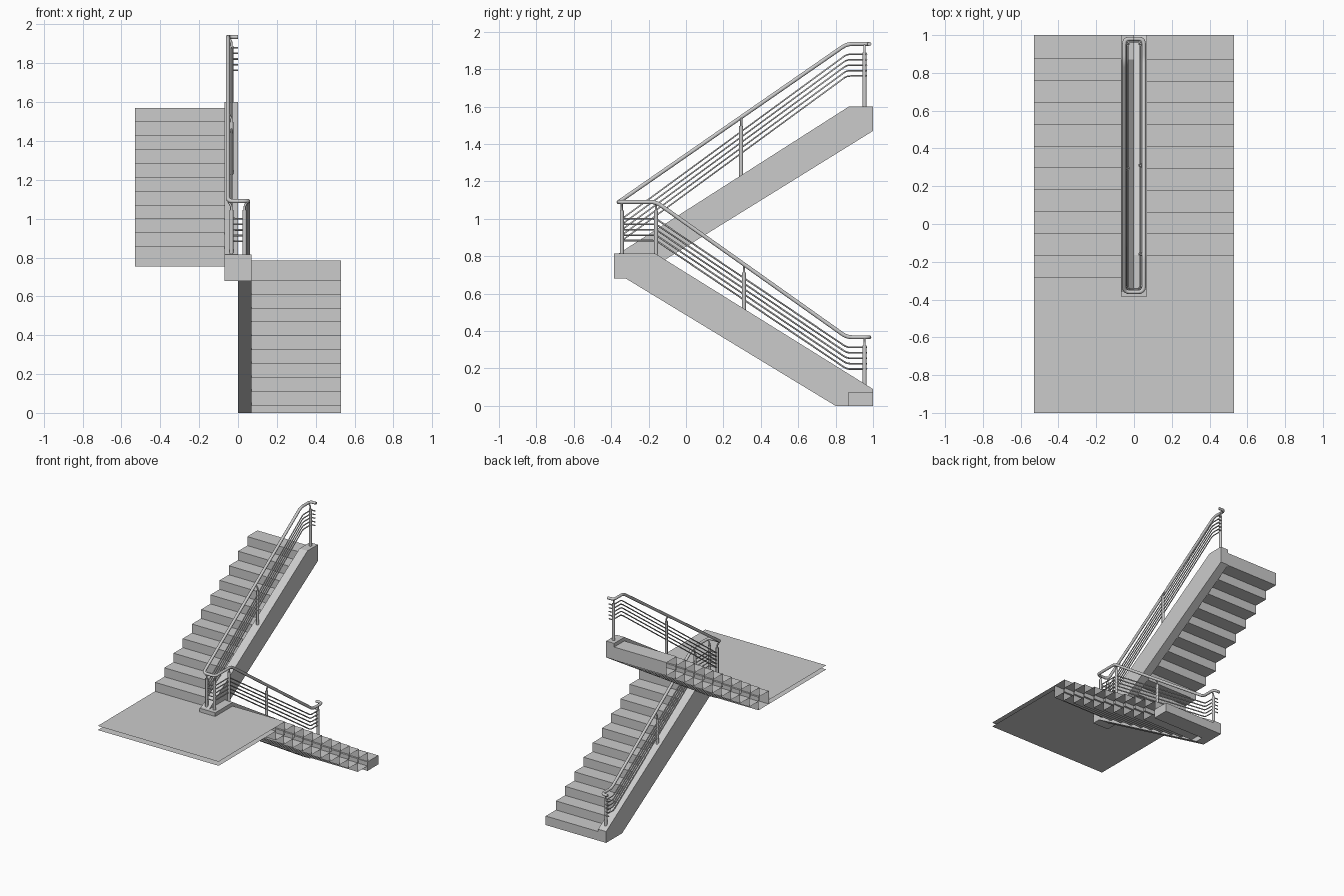
import bpy
import bmesh
from mathutils import Vector

if "Cube" in bpy.data.objects:
    bpy.data.objects.remove(bpy.data.objects["Cube"], do_unlink=True)


def make_material(name, value):
    mat = bpy.data.materials.new(name)
    mat.use_nodes = True
    color = (value, value, value, 1)
    mat.diffuse_color = color
    mat.node_tree.nodes["Principled BSDF"].inputs["Base Color"].default_value = color
    return mat


GREY = make_material("light_grey", 0.6)


def add_mesh(name, bm):
    mesh = bpy.data.meshes.new(name)
    bm.to_mesh(mesh)
    bm.free()
    mesh.materials.append(GREY)
    obj = bpy.data.objects.new(name, mesh)
    bpy.context.collection.objects.link(obj)
    return obj


def extrude_profile(bm, profile, x0, x1, capped=True):
    """Sweep a closed (y, z) profile along x, with or without end caps."""
    a = [bm.verts.new((x0, y, z)) for y, z in profile]
    b = [bm.verts.new((x1, y, z)) for y, z in profile]
    n = len(profile)
    faces = [bm.faces.new((a[i], a[(i + 1) % n], b[(i + 1) % n], b[i])) for i in range(n)]
    if capped:
        faces += [bm.faces.new(a), bm.faces.new(b[::-1])]
    bmesh.ops.recalc_face_normals(bm, faces=faces)


def box_profile(y0, y1, z0, z1):
    return [(y0, z0), (y1, z0), (y1, z1), (y0, z1)]


# Shared stair measures
STEPS = 11
RISE = 0.0714
GOING = 0.1155
DEPTH = 0.13
SLAB = 0.0325
INNER, OUTER = 0.07, 0.53
LEVEL = STEPS * RISE
LANDING_BACK = -0.282

# Lower flight: a solid first step, then hollow steps open at the ends
bm = bmesh.new()
extrude_profile(bm, box_profile(0.866, 1, 0, RISE), INNER, OUTER)
for i in range(1, STEPS):
    front = 0.873 - GOING * (i - 1)
    back = max(front - DEPTH, LANDING_BACK)
    top = RISE * (i + 1)
    extrude_profile(bm, box_profile(back, front, top - RISE - SLAB, top), INNER, OUTER, False)
add_mesh("lower_flight", bm)

# Upper flight
bm = bmesh.new()
for i in range(STEPS):
    front = LANDING_BACK + GOING * i
    top = LEVEL + RISE * (i + 1)
    back = min(front + DEPTH, 1)
    extrude_profile(bm, box_profile(front, back, top - RISE - SLAB, top), -OUTER, -INNER, False)
add_mesh("upper_flight", bm)

# Landing: top and bottom sheets, notched around the stringer block
bm = bmesh.new()
for z in (LEVEL - SLAB, LEVEL):
    for x0, x1, y1 in ((-OUTER, -INNER, LANDING_BACK), (-INNER, INNER, -0.38), (INNER, OUTER, LANDING_BACK)):
        corners = [(x0, -1, z), (x1, -1, z), (x1, y1, z), (x0, y1, z)]
        face = bm.faces.new([bm.verts.new(c) for c in corners])
        if z < LEVEL:
            face.normal_flip()
add_mesh("landing", bm)

# Stringers, each with its half of the block at the turn
lower = [(-0.385, 0.68), (-0.32, 0.68), (0.8, 0), (1, 0), (1, 0.09), (-0.165, 0.815), (-0.385, 0.815)]
upper = [(-0.385, 0.68), (-0.276, 0.68), (1, 1.47), (1, 1.6), (0.87, 1.6), (-0.36, 0.815), (-0.385, 0.815)]
for name, profile, x0, x1 in (("lower_stringer", lower, 0, INNER), ("upper_stringer", upper, -INNER, 0)):
    bm = bmesh.new()
    extrude_profile(bm, profile, x0, x1)
    add_mesh(name, bm)


def tube(name, points, radius, bend, sides):
    """A round bar along a path with rounded corners."""
    pts = [Vector(p) for p in points]
    path = [pts[0]]
    for a, b, c in zip(pts, pts[1:], pts[2:]):
        p = b + (a - b).normalized() * min(bend, (a - b).length / 2)
        q = b + (c - b).normalized() * min(bend, (c - b).length / 2)
        for k in range(5):
            t = k / 4
            path.append(p * (1 - t) ** 2 + b * 2 * t * (1 - t) + q * t ** 2)
    path.append(pts[-1])
    curve = bpy.data.curves.new(name, "CURVE")
    curve.dimensions = "3D"
    curve.bevel_depth = radius
    curve.bevel_resolution = sides
    curve.use_fill_caps = True
    spline = curve.splines.new("POLY")
    spline.points.add(len(path) - 1)
    for point, co in zip(spline.points, path):
        point.co = (*co, 1)
    spline.use_smooth = True
    curve.materials.append(GREY)
    obj = bpy.data.objects.new(name, curve)
    bpy.context.collection.objects.link(obj)


def rail_path(x, y_end, y_turn, top, mid, low):
    return [(0, y_end, top), (-x, y_end, top), (-x, 0.86, top), (-x, y_turn, mid),
            (x, y_turn, mid), (x, -0.16, mid), (x, 0.86, low), (x, y_end, low), (0, y_end, low)]


# Handrail and the five thin bars beneath it
tube("handrail", rail_path(0.052, 0.98, -0.36, 1.935, 1.09, 0.367), 0.011, 0.03, 3)
for i in range(5):
    drop = 0.029 * i
    tube("rail_bar_%d" % (i + 1),
         rail_path(0.034, 0.965, -0.343, 1.88 - drop, 1.0 - drop, 0.313 - drop), 0.0045, 0.02, 1)

# Posts with a slim neck leaning out to the handrail
posts = [(-0.034, 0.955, 1.6, 1.935), (-0.034, 0.295, 1.22, 1.542),
         (-0.034, -0.343, 0.81, 1.09), (0.034, -0.343, 0.81, 1.09),
         (0.034, -0.16, 0.81, 1.09), (0.034, 0.31, 0.5, 0.757), (0.034, 0.955, 0.1, 0.367)]
for i, (x, y, base, top) in enumerate(posts):
    tube("post_%d" % (i + 1), [(x, y, base), (x, y, top - 0.045)], 0.011, 0, 3)
    tube("post_neck_%d" % (i + 1), [(x, y, top - 0.045), (x, y, top - 0.025), (x * 1.5, y, top)], 0.006, 0.01, 2)
